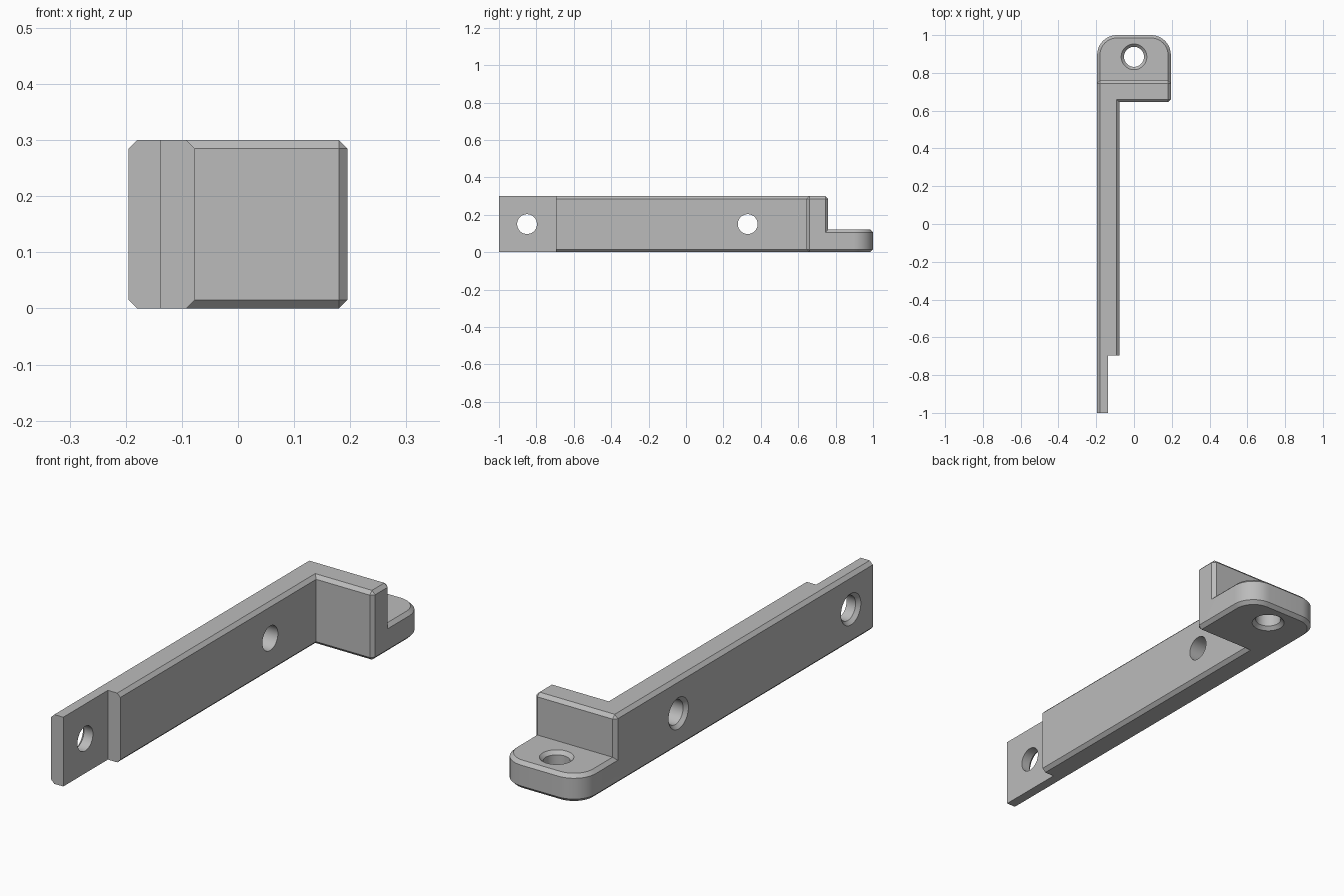
import bpy, bmesh, math
from mathutils import Matrix, Vector

cube = bpy.data.objects.get("Cube")
if cube:
    bpy.data.objects.remove(cube, do_unlink=True)

CHAMFER = 0.015
HALF = 0.195          # half width of the block and foot
WALL_Y = 0.76         # rear face of the block
FOOT_Z, TOP_Z = 0.12, 0.3
CORNER = 0.105        # foot corner radius
STEP_Y = -0.695       # where the thin tab begins
BAR_X, BLOCK_Y = -0.077, 0.645

grey = bpy.data.materials.new("plain grey")
grey.use_nodes = True
grey.diffuse_color = (0.5, 0.5, 0.5, 1)
grey.node_tree.nodes["Principled BSDF"].inputs["Base Color"].default_value = (0.5, 0.5, 0.5, 1)


def make_object(name, bm):
    bmesh.ops.recalc_face_normals(bm, faces=bm.faces[:])
    mesh = bpy.data.meshes.new(name)
    bm.to_mesh(mesh)
    bm.free()
    mesh.materials.append(grey)
    obj = bpy.data.objects.new(name, mesh)
    bpy.context.collection.objects.link(obj)
    return obj


def raise_faces(bm, faces, height):
    """Extrude faces upward and return the new top faces."""
    out = bmesh.ops.extrude_face_region(bm, geom=faces)["geom"]
    verts = [g for g in out if isinstance(g, bmesh.types.BMVert)]
    bmesh.ops.translate(bm, verts=verts, vec=(0, 0, height))
    return [g for g in out if isinstance(g, bmesh.types.BMFace)]


def arc(cx, cy, start, steps=12):
    angles = [math.radians(start + 90 * i / steps) for i in range(steps + 1)]
    return [(cx + CORNER * math.cos(a), cy + CORNER * math.sin(a)) for a in angles]


def drill(name, profile, matrix):
    """Turned cutter from (axial position, radius) pairs."""
    bm = bmesh.new()
    n = 48
    rings = [[bm.verts.new((r * math.cos(math.tau * i / n), r * math.sin(math.tau * i / n), z))
              for i in range(n)] for z, r in profile]
    for a, b in zip(rings, rings[1:]):
        for i in range(n):
            j = (i + 1) % n
            bm.faces.new((a[i], a[j], b[j], b[i]))
    bm.faces.new(rings[0])
    bm.faces.new(rings[-1])
    bm.transform(matrix)
    obj = make_object(name, bm)
    obj.hide_render = True
    return obj


# Plan of the arm with its block, and of the rounded foot behind it
bm = bmesh.new()
left, right = [bm.verts.new((x, WALL_Y, 0)) for x in (-HALF, HALF)]
arm_plan = [(-HALF, -1), (-0.137, -1), (-0.137, STEP_Y), (BAR_X, STEP_Y),
            (BAR_X, BLOCK_Y), (HALF, BLOCK_Y)]
foot_plan = arc(HALF - CORNER, 1 - CORNER, 0) + arc(CORNER - HALF, 1 - CORNER, 90)
arm = bm.faces.new([left] + [bm.verts.new((x, y, 0)) for x, y in arm_plan] + [right])
foot = bm.faces.new([left, right] + [bm.verts.new((x, y, 0)) for x, y in foot_plan])

# Raise both to the foot height, then the arm to full height
tops = raise_faces(bm, [arm, foot], FOOT_Z)
raise_faces(bm, [min(tops, key=lambda f: f.calc_center_median().y)], TOP_Z - FOOT_Z)
bmesh.ops.recalc_face_normals(bm, faces=bm.faces[:])
bmesh.ops.dissolve_limit(bm, angle_limit=0.02, verts=bm.verts[:], edges=bm.edges[:])


# Chamfer the sharp edges, leaving the tab end and inner corner crisp
def chamfered(edge):
    a, b = [v.co for v in edge.verts]
    inner = (a - b).xy.length < 0.001 and (a.xy - Vector((BAR_X, BLOCK_Y))).length < 0.001
    tab = max(a.y, b.y) < STEP_Y + 0.01
    return edge.calc_face_angle(0) > 0.7 and not inner and not tab


bmesh.ops.bevel(bm, geom=[e for e in bm.edges if chamfered(e)], offset=CHAMFER,
                offset_type='OFFSET', segments=1, profile=0.5, affect='EDGES',
                clamp_overlap=False)
bracket = make_object("bracket", bm)

# Screw holes: two across the arm, one down through the foot
R, C = 0.053, CHAMFER
cutters = []
for name, y in (("tab_hole", -0.85), ("arm_hole", 0.33)):
    place = Matrix.Translation((-HALF, y, TOP_Z / 2)) @ Matrix.Rotation(math.pi / 2, 4, 'Y')
    cutters.append(drill(name, [(-C, R + 2 * C), (C, R), (HALF, R)], place))
cutters.append(drill("foot_hole", [(-C, R + 2 * C), (C, R), (FOOT_Z - C, R), (FOOT_Z + C, R + 2 * C)],
                     Matrix.Translation((0, 0.885, 0))))

bpy.context.view_layer.objects.active = bracket
bracket.select_set(True)
for cutter in cutters:
    mod = bracket.modifiers.new(cutter.name, 'BOOLEAN')
    mod.operation = 'DIFFERENCE'
    mod.solver = 'EXACT'
    mod.object = cutter
    bpy.ops.object.modifier_apply(modifier=mod.name)
    bpy.data.objects.remove(cutter, do_unlink=True)

bpy.ops.object.select_all(action='DESELECT')
bracket.select_set(True)
bpy.ops.object.shade_smooth_by_angle(angle=math.radians(30))
